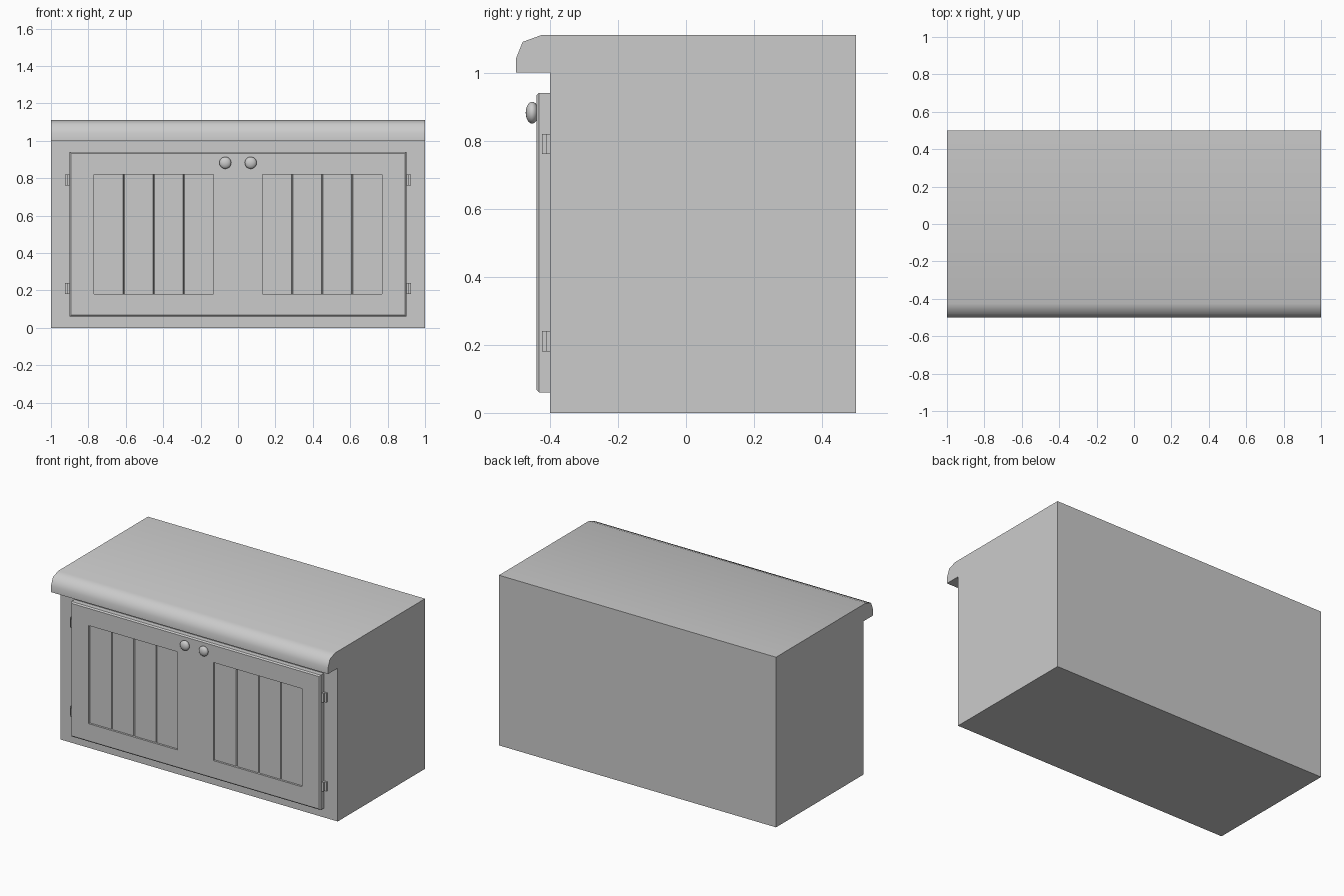
import bpy, bmesh
from math import radians

if "Cube" in bpy.data.objects:
    bpy.data.objects.remove(bpy.data.objects["Cube"])


def make_object(name, bm, mirror=False):
    bmesh.ops.recalc_face_normals(bm, faces=bm.faces)
    mesh = bpy.data.meshes.new(name)
    bm.to_mesh(mesh)
    bm.free()
    obj = bpy.data.objects.new(name, mesh)
    bpy.context.collection.objects.link(obj)
    if mirror:
        mod = obj.modifiers.new("mirror", "MIRROR")
        mod.use_axis[0] = True
        mod.use_mirror_merge = True
    return obj


def smooth(obj, angle):
    bpy.ops.object.select_all(action="DESELECT")
    obj.select_set(True)
    bpy.context.view_layer.objects.active = obj
    bpy.ops.object.shade_smooth_by_angle(angle=radians(angle))


def box(bm, x0, x1, y0, y1, z0, z1):
    verts = bmesh.ops.create_cube(bm, size=1)["verts"]
    for v in verts:
        v.co = ((x0 + x1) / 2 + v.co.x * (x1 - x0),
                (y0 + y1) / 2 + v.co.y * (y1 - y0),
                (z0 + z1) / 2 + v.co.z * (z1 - z0))


def ring(bm, x0, x1, z0, z1, y):
    return [bm.verts.new((x, y, z)) for x, z in ((x0, z0), (x1, z0), (x1, z1), (x0, z1))]


# Cabinet with overhanging rounded top: side profile swept across the width
profile = [(0.5, 0), (-0.4, 0), (-0.4, 1.0), (-0.5, 1.0), (-0.5, 1.04),
           (-0.48, 1.09), (-0.425, 1.11), (0.5, 1.11)]
bm = bmesh.new()
face = bm.faces.new([bm.verts.new((-1, y, z)) for y, z in profile])
swept = bmesh.ops.extrude_face_region(bm, geom=[face])["geom"]
bmesh.ops.translate(bm, vec=(2, 0, 0), verts=[g for g in swept if isinstance(g, bmesh.types.BMVert)])
smooth(make_object("cabinet_body", bm), 50)

# Door frame: chamfered rim, front and recessed opening, mirrored at the centre
bm = bmesh.new()
rings = [ring(bm, 0, 0.90, 0.06, 0.94, -0.40),
         ring(bm, 0, 0.90, 0.06, 0.94, -0.432),
         ring(bm, 0, 0.892, 0.068, 0.932, -0.44),
         ring(bm, 0.13, 0.77, 0.18, 0.82, -0.44),
         ring(bm, 0.13, 0.77, 0.18, 0.82, -0.415)]
for k, (a, b) in enumerate(zip(rings, rings[1:])):
    for i in range(4):
        if k < 2 and i == 3:
            continue  # no rim where the two doors meet
        j = (i + 1) % 4
        bm.faces.new((a[i], a[j], b[j], b[i]))
make_object("door_frame", bm, True)

# Plank panel with V grooves between the four boards
surface, groove, half = -0.427, -0.419, 0.004
points = [(0.13, surface)]
for i in range(1, 4):
    x = 0.13 + 0.16 * i
    points += [(x - half, surface), (x, groove), (x + half, surface)]
points.append((0.77, surface))
bm = bmesh.new()
low = [bm.verts.new((x, y, 0.18)) for x, y in points]
high = [bm.verts.new((x, y, 0.82)) for x, y in points]
for i in range(len(points) - 1):
    bm.faces.new((low[i], low[i + 1], high[i + 1], high[i]))
panel = make_object("door_planks", bm, True)
for p in panel.data.polygons:
    if p.normal.y > 0:
        p.flip()

# Flattened round knobs
bm = bmesh.new()
bmesh.ops.create_uvsphere(bm, u_segments=24, v_segments=12, radius=1)
for v in bm.verts:
    v.co = (0.068 + v.co.x * 0.032, -0.452 + v.co.y * 0.019, 0.882 + v.co.z * 0.032)
smooth(make_object("knob", bm, True), 60)

# Hinges: knuckle against the door edge and a thin leaf on the cabinet
bm = bmesh.new()
for z in (0.18, 0.76):
    box(bm, 0.895, 0.912, -0.423, -0.40, z, z + 0.06)
    box(bm, 0.91, 0.925, -0.411, -0.40, z, z + 0.06)
make_object("hinge", bm, True)
